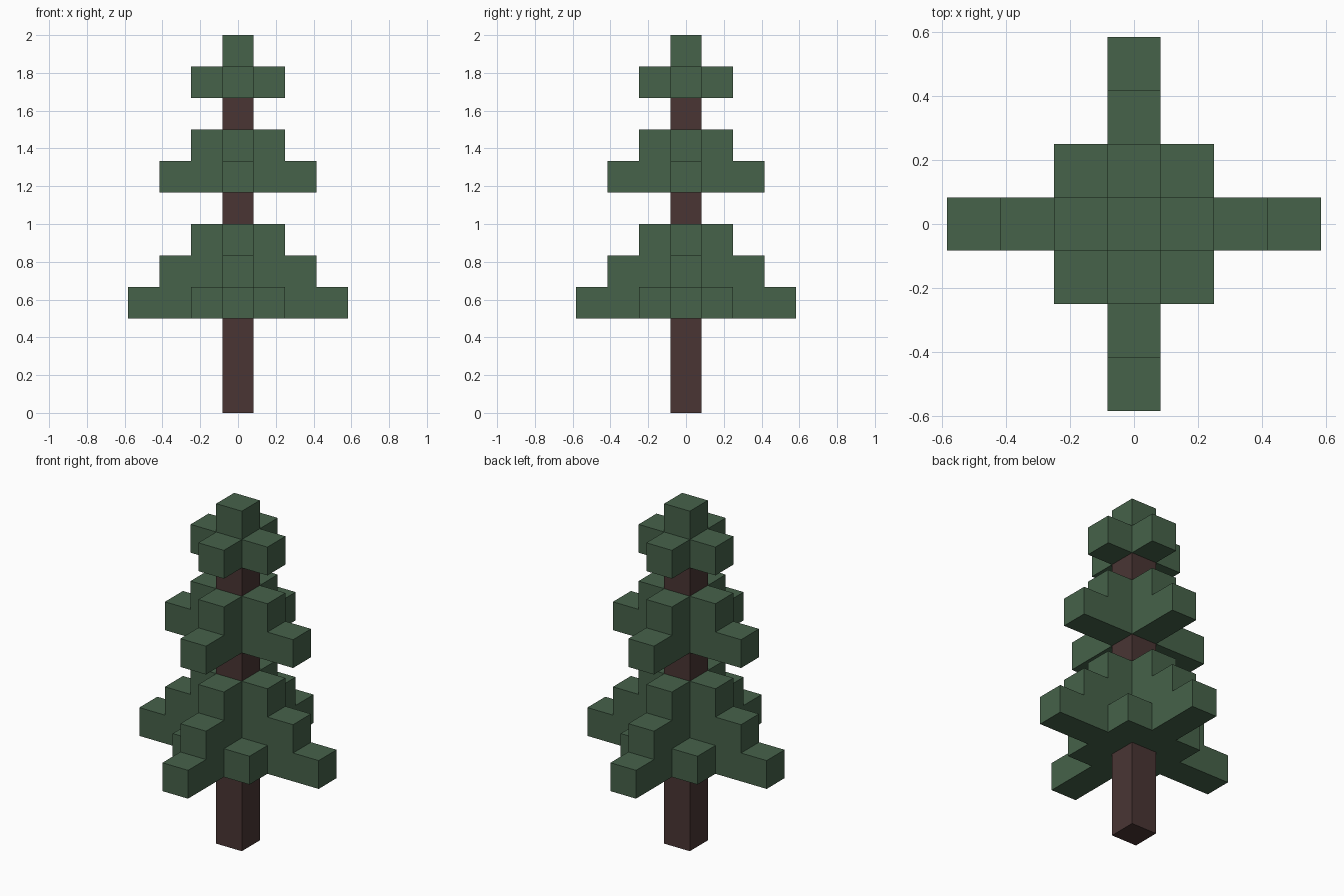
import bpy
import bmesh
import math
from mathutils import Vector

cube = bpy.data.objects.get("Cube")
if cube:
    bpy.data.objects.remove(cube, do_unlink=True)

U = 1 / 6  # edge length of one block


def make_material(name, color):
    mat = bpy.data.materials.new(name)
    mat.use_nodes = True
    mat.diffuse_color = color
    bsdf = next(n for n in mat.node_tree.nodes if n.type == 'BSDF_PRINCIPLED')
    bsdf.inputs["Base Color"].default_value = color
    bsdf.inputs["Roughness"].default_value = 1.0
    return mat


def block_object(name, cells, mat):
    """Join unit blocks into one clean shell, keeping only outer faces."""
    bm = bmesh.new()
    for cell in cells:
        for axis in range(3):
            for sign in (-1, 1):
                step = [0, 0, 0]
                step[axis] = sign
                if tuple(c + s for c, s in zip(cell, step)) in cells:
                    continue
                n = Vector(step)
                a = Vector([float(i == (axis + 1) % 3) for i in range(3)])
                b = n.cross(a)
                centre = Vector(cell) + Vector((0, 0, 0.5)) + n / 2
                corners = (-a - b, a - b, a + b, b - a)
                bm.faces.new([bm.verts.new((centre + c / 2) * U) for c in corners])
    bmesh.ops.remove_doubles(bm, verts=bm.verts, dist=1e-4)
    bmesh.ops.dissolve_limit(bm, angle_limit=math.radians(1),
                             verts=bm.verts, edges=bm.edges)
    mesh = bpy.data.meshes.new(name)
    bm.to_mesh(mesh)
    bm.free()
    mesh.materials.append(mat)
    obj = bpy.data.objects.new(name, mesh)
    bpy.context.collection.objects.link(obj)
    return obj


def foliage_cells(base, arms, corners=False):
    """Stack of plus-shaped layers; arms gives the reach of each layer."""
    cells = set()
    for level, reach in enumerate(arms):
        for i in range(-reach, reach + 1):
            cells |= {(i, 0, base + level), (0, i, base + level)}
    if corners:
        cells |= {(x, y, base) for x in (-1, 1) for y in (-1, 1)}
    return cells


green = make_material("foliage green", (0.061, 0.122, 0.068, 1))
brown = make_material("bark brown", (0.068, 0.036, 0.034, 1))

# Trunk sections, below and between the foliage tiers
for name, low, high in (("lower_trunk", 0, 3), ("middle_trunk", 6, 7), ("upper_trunk", 9, 10)):
    block_object(name, {(0, 0, z) for z in range(low, high)}, brown)

# Foliage tiers
block_object("lower_foliage", foliage_cells(3, (3, 2, 1), corners=True), green)
block_object("middle_foliage", foliage_cells(7, (2, 1)), green)
block_object("top_foliage", foliage_cells(10, (1, 0)), green)
